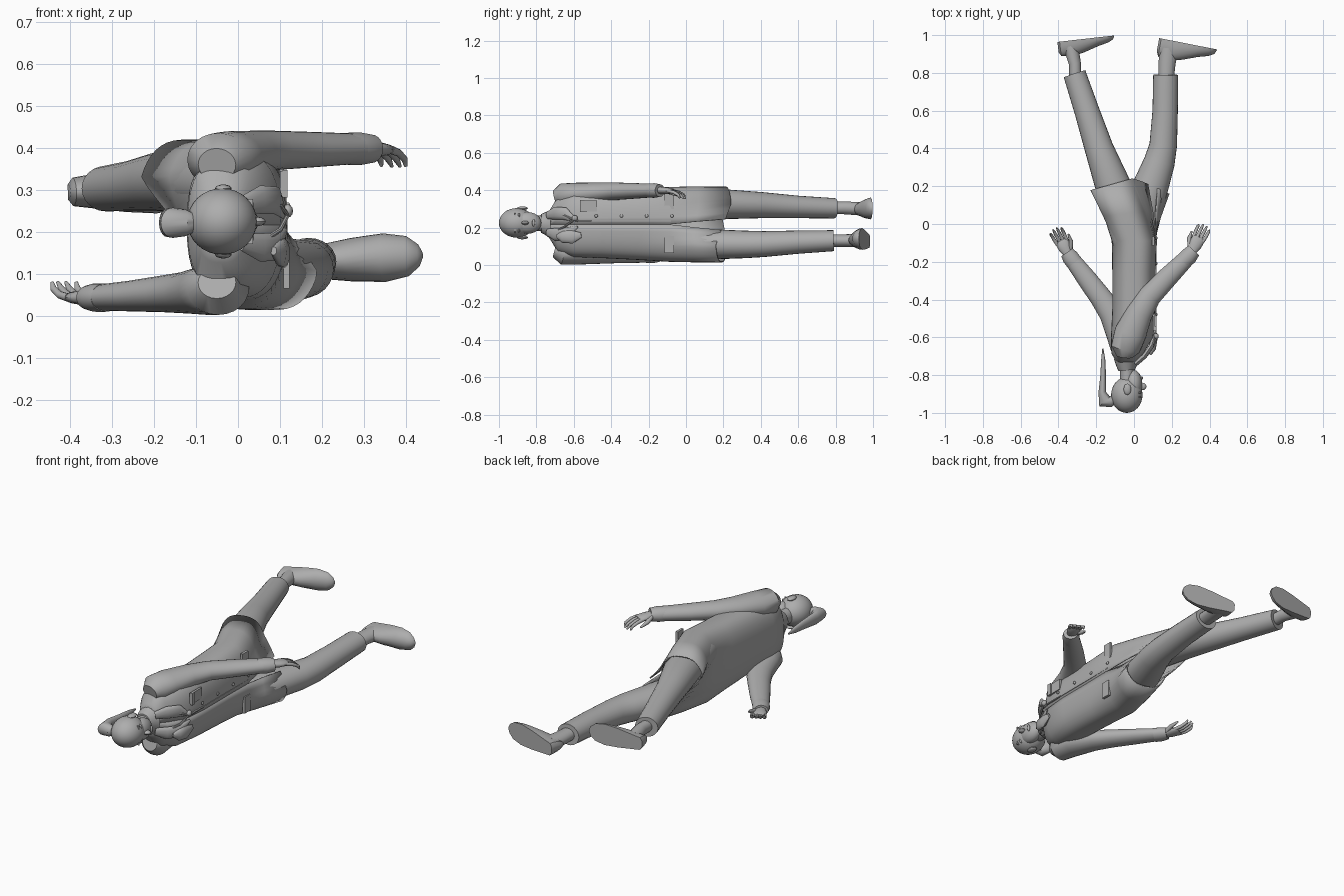
import bpy, bmesh, math
from mathutils import Vector

cube = bpy.data.objects.get("Cube")
if cube:
    bpy.data.objects.remove(cube)

grey = bpy.data.materials.new("plain_grey")
grey.use_nodes = True
tone = (0.42, 0.42, 0.42, 1)
grey.diffuse_color = tone
grey.node_tree.nodes["Principled BSDF"].inputs["Base Color"].default_value = tone

parts = []
UP = Vector((0, 0, 1))


def finish(name, bm):
    bmesh.ops.recalc_face_normals(bm, faces=bm.faces[:])
    mesh = bpy.data.meshes.new(name)
    bm.to_mesh(mesh)
    bm.free()
    mesh.materials.append(grey)
    obj = bpy.data.objects.new(name, mesh)
    bpy.context.collection.objects.link(obj)
    parts.append(obj)
    return obj


def skin(bm, rings, closed=True):
    n = len(rings[0])
    for a, b in zip(rings, rings[1:]):
        for i in range(n if closed else n - 1):
            j = (i + 1) % n
            bm.faces.new((a[i], a[j], b[j], b[i]))


def tube(name, path, n=20, sole=None):
    """Loft along a path of (x, y, z, radius sideways, radius in z)."""
    bm = bmesh.new()
    pts = [Vector(p[:3]) for p in path]
    rings = []
    for i, (c, p) in enumerate(zip(pts, path)):
        t = (pts[min(i + 1, len(pts) - 1)] - pts[max(i - 1, 0)]).normalized()
        u = t.cross(UP).normalized()
        v = u.cross(t)
        ring = []
        for k in range(n):
            a = math.tau * k / n
            ring.append(bm.verts.new(c + u * p[3] * math.cos(a) + v * p[4] * math.sin(a)))
        rings.append(ring)
    skin(bm, rings)
    bm.faces.new(rings[0])
    bm.faces.new(rings[-1])
    if sole:
        geom = bm.verts[:] + bm.edges[:] + bm.faces[:]
        cut = bmesh.ops.bisect_plane(bm, geom=geom, plane_co=sole[0], plane_no=sole[1], clear_outer=True)
        edges = [e for e in cut["geom_cut"] if isinstance(e, bmesh.types.BMEdge)]
        bmesh.ops.holes_fill(bm, edges=edges)
    return finish(name, bm)


def ball(name, centre, size, n=24):
    bm = bmesh.new()
    bmesh.ops.create_uvsphere(bm, u_segments=n, v_segments=n // 2, radius=1)
    for v in bm.verts:
        v.co = Vector(centre) + Vector(size) * v.co
    return finish(name, bm)


def elementwise(a, b):
    return Vector(p * q for p, q in zip(a, b))


def ellipsoid(name, centre, size, n=24):
    bm = bmesh.new()
    bmesh.ops.create_uvsphere(bm, u_segments=n, v_segments=n // 2, radius=1)
    for v in bm.verts:
        v.co = Vector(centre) + elementwise(size, v.co)
    return finish(name, bm)


def plate(name, centre, size):
    bm = bmesh.new()
    bmesh.ops.create_cube(bm, size=1)
    for v in bm.verts:
        v.co = Vector(centre) + elementwise(size, v.co)
    return finish(name, bm)


def power(v, e):
    return math.copysign(abs(v) ** e, v)


# Coat: one loft whose skirt splits at the front and follows the two legs
def coat():
    bm = bmesh.new()
    rings = []
    stations = [(-.75, -.04, .04, .045, 0), (-.72, -.04, .06, .09, 0), (-.685, -.035, .085, .15, 0),
                (-.6, -.01, .112, .175, 0), (-.45, 0, .115, .18, 0), (-.25, 0, .115, .19, 0),
                (-.09, 0, .118, .2, 0), (.05, -.01, .12, .203, .45), (.2, -.02, .122, .203, 1)]
    n = 48
    for y, xc, rx, rz, split in stations:
        gap = .09 * split
        ring = []
        for k in range(n + 1):
            a = gap + (math.tau - 2 * gap) * k / n
            c, s = power(math.cos(a), .75), power(math.sin(a), .8)
            side = max(-1, min(1, s * 1.8))
            x = xc + rx * c - .1 * side * split
            dy = (.01 * side + .035 * side * c) * split
            ring.append(bm.verts.new((x, y + dy, .217 + rz * s)))
        rings.append(ring)
    skin(bm, rings, closed=False)
    obj = finish("coat", bm)
    mod = obj.modifiers.new("cloth", "SOLIDIFY")
    mod.thickness = .006


coat()

# Head, neck and hair
ellipsoid("skull", (-.038, -.905, .225), (.083, .095, .079), 32)
ellipsoid("jaw", (-.002, -.848, .225), (.046, .075, .058))
ellipsoid("nose", (.046, -.86, .225), (.02, .02, .011), 12)
ellipsoid("lips", (.04, -.815, .225), (.008, .008, .02), 12)
tube("neck", [(-.035, -.86, .225, .04, .045), (-.038, -.76, .222, .036, .04), (-.04, -.68, .22, .045, .06)])
tube("ponytail", [(-.1, -.93, .222, .02, .02), (-.125, -.94, .222, .03, .032), (-.155, -.94, .222, .038, .036),
                  (-.168, -.89, .222, .02, .034), (-.163, -.8, .222, .015, .026),
                  (-.163, -.72, .222, .011, .018), (-.165, -.66, .222, .003, .004)])
for side in (-1, 1):
    z = .225 + side * .078
    ellipsoid("ear", (-.035, -.875, z), (.02, .03, .01), 16)
    ellipsoid("eye", (.026, -.893, .225 + side * .038), (.012, .007, .015), 12)
    plate("eyebrow", (.03, -.915, .225 + side * .038), (.012, .005, .03))

# Trousers and ankles
tube("left_trouser_leg", [(-.02, -.1, .31, .09, .08), (-.11, .2, .325, .095, .08), (-.185, .4, .32, .076, .07),
                          (-.25, .6, .31, .066, .06), (-.315, .795, .303, .06, .054)], 24)
tube("right_trouser_leg", [(0, -.1, .12, .09, .08), (.07, .15, .11, .1, .08), (.135, .33, .11, .082, .073),
                           (.155, .42, .112, .073, .069), (.165, .6, .122, .067, .062),
                           (.168, .79, .13, .066, .056)], 24)
tube("left_ankle", [(-.31, .76, .305, .032, .032), (-.313, .85, .305, .032, .034), (-.335, .94, .3, .04, .036)])
tube("right_ankle", [(.17, .76, .13, .04, .034), (.175, .85, .13, .045, .034), (.185, .93, .13, .05, .036)])


# Shoes: half lofts cut flat along the sole
def shoe(name, heel, toe, lift):
    heel, toe = Vector(heel), Vector(toe)
    profile = [(0, .06, .018), (.04, .082, .034), (.25, .088, .043), (.45, .075, .052),
               (.7, .05, .058), (.88, .036, .048), (.97, .022, .026), (1, .004, .005)]
    path = [(*heel.lerp(toe, f), h * lift, w) for f, h, w in profile]
    along = toe - heel
    out = Vector((-along.y, along.x, 0)).normalized()
    tube(name, path, 24, (heel - out * .001, out))


shoe("left_shoe", (-.405, .965, .295), (-.105, .999, .305), .95)
shoe("right_shoe", (.135, .985, .125), (.44, .925, .145), 1.2)


# Hands: palm, four curled fingers and a thumb
def hand(name, wrist, tip, curl, thumb_side):
    wrist, tip = Vector(wrist), Vector(tip)
    d = (tip - wrist).normalized()
    across = d.cross(UP).normalized()
    bend = UP * curl

    def point(f, s, b, r):
        return (*(wrist + d * f + across * s + bend * b), r, r)

    tube(name + "_palm", [(*wrist, .022, .02), (*(wrist + d * .04), .034, .018),
                          (*(wrist + d * .08), .036, .015), (*(wrist + d * .09), .028, .01)], 16)
    for i in range(4):
        s = (i - 1.5) * .018
        reach = .165 - .012 * abs(i - 1.5)
        tube(name + "_finger", [point(.075, s, 0, .01), point(.11, s * 1.15, .006, .009),
                                point(.14, s * 1.2, .02, .008), point(reach, s * 1.2, .036, .004)], 10)
    s = thumb_side
    tube(name + "_thumb", [point(.02, s * .02, 0, .012), point(.06, s * .045, .012, .011),
                           point(.1, s * .05, .026, .005)], 10)


hand("left_hand", (.305, -.15, .4), (.375, -.01, .392), -1, -1)
hand("right_hand", (-.345, -.165, .043), (-.427, -.01, .045), 1, 1)

# Sleeves with shirt cuffs
tube("left_sleeve", [(-.05, -.7, .36, .045, .04), (-.045, -.66, .37, .078, .066), (-.02, -.58, .378, .085, .062),
                     (.03, -.47, .388, .07, .053), (.085, -.38, .394, .06, .047),
                     (.18, -.28, .396, .054, .042), (.285, -.175, .398, .044, .036)], 24)
tube("right_sleeve", [(-.05, -.7, .08, .045, .04), (-.048, -.66, .068, .075, .066), (-.065, -.58, .062, .082, .06),
                      (-.12, -.47, .056, .066, .05), (-.175, -.39, .053, .058, .044),
                      (-.25, -.29, .048, .052, .037), (-.33, -.185, .044, .042, .031)], 24)
tube("left_cuff", [(.26, -.2, .398, .043, .038), (.29, -.17, .398, .046, .039), (.317, -.14, .398, .038, .034)])
tube("right_cuff", [(-.315, -.205, .044, .044, .034), (-.338, -.175, .044, .044, .034), (-.355, -.15, .044, .036, .029)])

# Collar, lapels, neck cord and bow
tube("collar_band", [(-.038, -.775, .222, .044, .05), (-.04, -.75, .222, .055, .062), (-.038, -.72, .22, .068, .08)])
for side in (-1, 1):
    z = .22 + side * .045
    tube("lapel", [(.01, -.74, z, .012, .02), (.055, -.7, z + side * .012, .014, .034),
                   (.09, -.65, z + side * .01, .014, .034), (.112, -.58, .22 + side * .015, .006, .006)], 12)
    tube("neck_cord", [(.03, -.73, .22 + side * .06, .006, .006), (.1, -.65, .235 + side * .03, .006, .006),
                       (.118, -.6, .24, .005, .005)], 8)
ellipsoid("bow_knot", (.118, -.595, .25), (.013, .016, .016), 12)
tube("scarf_fold", [(.085, -.69, .155, .008, .01), (.1, -.66, .15, .016, .032),
                    (.108, -.61, .15, .016, .036), (.113, -.56, .16, .006, .014)], 14)

# Front edge, buttons and pockets
plate("front_edge", (.114, -.33, .235), (.008, .5, .006))
for i in range(4):
    ellipsoid("button", (.119, -.48 + .135 * i, .262), (.005, .009, .009), 12)
plate("chest_pocket", (.106, -.52, .315), (.012, .09, .06))
plate("chest_flap", (.112, -.555, .315), (.012, .025, .066))
plate("left_hip_flap", (.102, -.09, .345), (.014, .05, .09))
plate("right_hip_flap", (.115, -.09, .11), (.014, .05, .09))

for obj in bpy.context.selected_objects:
    obj.select_set(False)
for obj in parts:
    obj.select_set(True)
bpy.context.view_layer.objects.active = parts[0]
bpy.ops.object.shade_smooth_by_angle(angle=math.radians(40))
